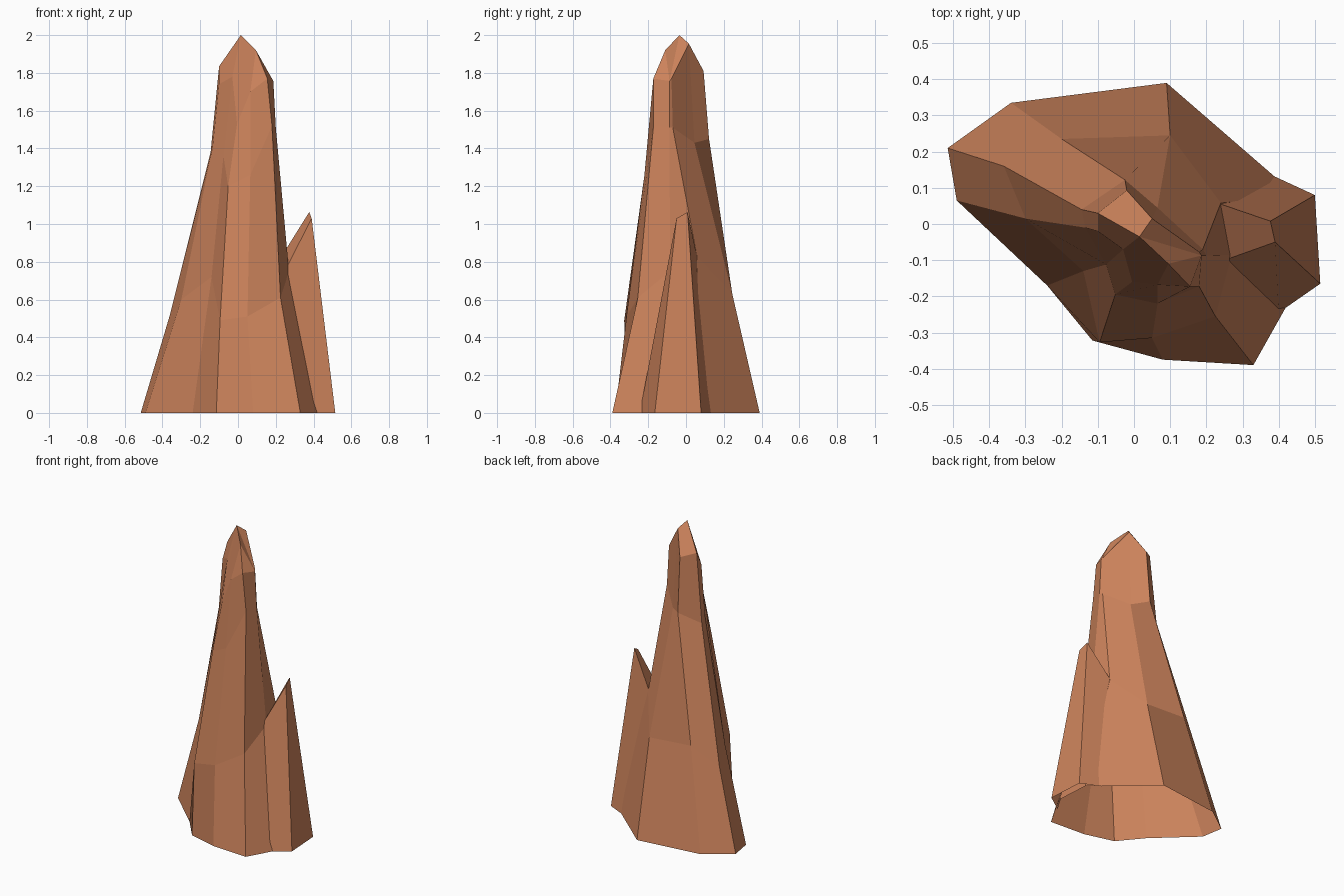
import bpy

rock = bpy.data.materials.new("orange sandstone")
rock.diffuse_color = (0.60, 0.225, 0.105, 1)


def add_mesh(name, verts, faces):
    mesh = bpy.data.meshes.new(name)
    mesh.from_pydata(verts, [], faces)
    mesh.materials.append(rock)
    mesh.validate()
    obj = bpy.data.objects.new(name, mesh)
    bpy.context.collection.objects.link(obj)
    return obj


def loft(rings):
    """Quads between rings of equal length, counter-clockwise, bottom to top."""
    n = len(rings[0])
    verts = [p for ring in rings for p in ring]
    faces = [(r * n + i, r * n + (i + 1) % n, (r + 1) * n + (i + 1) % n, (r + 1) * n + i)
             for r in range(len(rings) - 1) for i in range(n)]
    return verts, faces


# Main spire: four uneven rings, each starting at the back and going round by the left
foot = [(x, y, 0) for x, y in (
    (0.09, 0.39), (-0.34, 0.335), (-0.515, 0.21), (-0.49, 0.065), (-0.24, -0.17),
    (-0.115, -0.322), (0.08, -0.375), (0.33, -0.39), (0.465, -0.15), (0.45, 0.078))]
waist = [(0.10, 0.245, 0.63), (-0.20, 0.235, 0.65), (-0.36, 0.16, 0.52), (-0.30, 0.015, 0.60),
         (-0.14, -0.13, 0.72), (-0.095, -0.327, 0.49), (0.05, -0.315, 0.51),
         (0.225, -0.255, 0.61), (0.27, -0.085, 0.75), (0.24, 0.058, 0.83)]
shoulder = [(0.065, 0.045, 1.43), (-0.025, 0.122, 1.45), (-0.145, 0.04, 1.38), (-0.135, -0.01, 1.40),
            (-0.077, -0.112, 1.36), (-0.052, -0.195, 1.20), (0.065, -0.22, 1.26),
            (0.18, -0.172, 1.52), (0.20, -0.087, 1.51), (0.19, -0.07, 1.51)]
crown = [(0.05, 0.015, 1.955), (-0.02, 0.093, 1.81), (-0.10, 0.03, 1.835), (-0.10, -0.02, 1.74),
         (-0.03, -0.07, 1.78), (-0.005, -0.16, 1.53), (0.065, -0.168, 1.70),
         (0.155, -0.173, 1.77), (0.187, -0.087, 1.757), (0.18, -0.077, 1.77)]
verts, faces = loft([foot, waist, shoulder, crown])

# Faceted summit closing the crown
verts += [(0.015, -0.035, 2.0), (0.095, -0.11, 1.92)]
c, apex, brow = 30, 40, 41
faces += [(apex, c, c + 1, c + 2), (apex, c + 2, c + 3, c + 4), (apex, c + 4, c + 5),
          (apex, c + 5, c + 6, brow), (brow, c + 6, c + 7), (brow, c + 7, c + 8),
          (apex, brow, c + 8), (apex, c + 8, c + 9, c)]
add_mesh("main_spire", verts, faces)

# Side spike: three walls and a sloped top, its inner edges sunk into the main spire
low = [(0.40, -0.245, 0), (0.515, -0.165, 0), (0.50, 0.08, 0), (0.37, 0.14, 0)]
high = [(0.25, -0.10, 0.755), (0.39, -0.05, 1.03), (0.377, 0.008, 1.063), (0.225, 0.06, 0.82)]
verts, faces = loft([low, high])
faces = faces[:3] + [(4, 5, 6, 7)]
add_mesh("side_spike", verts, faces)
